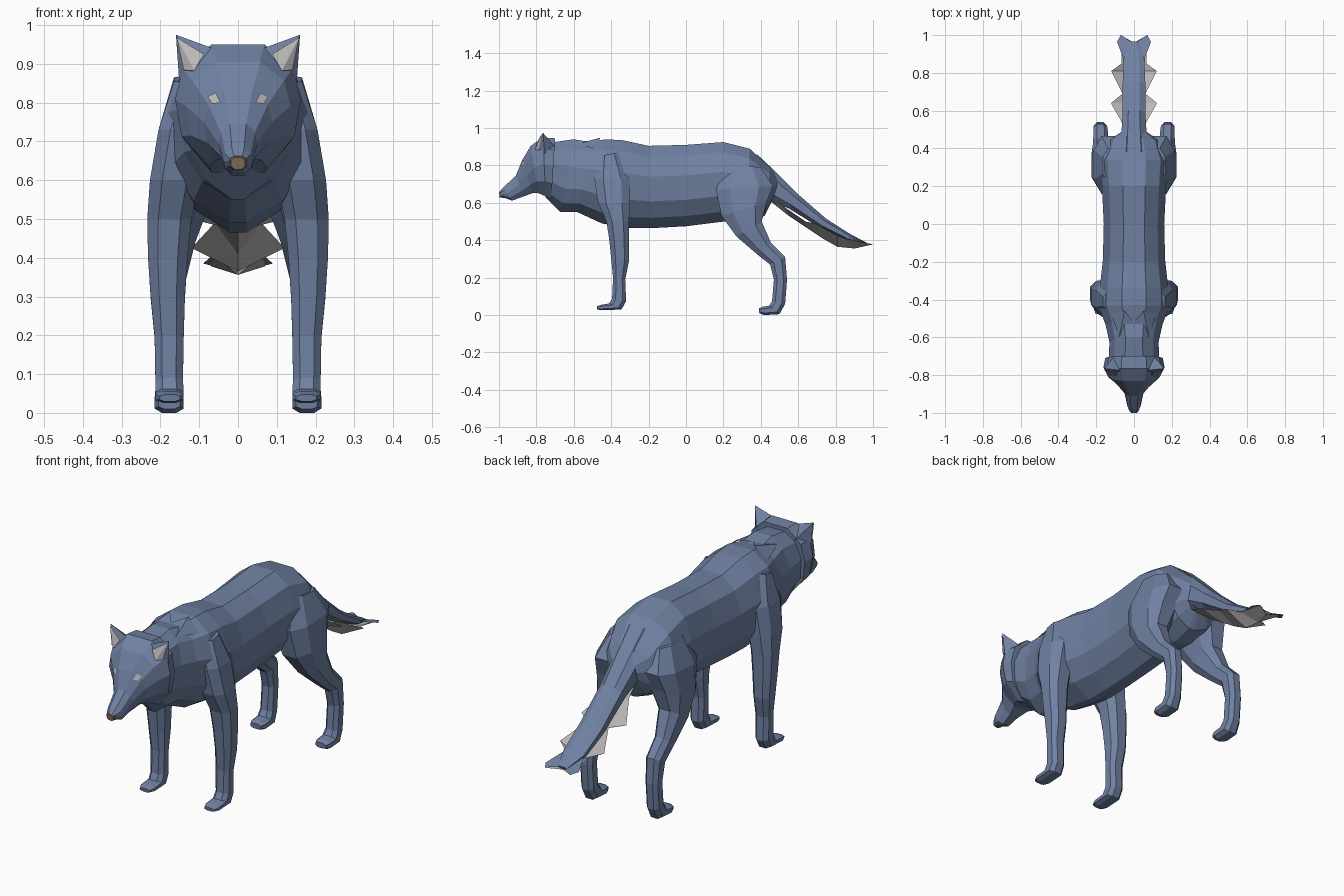
import bpy, bmesh
from mathutils import Vector
from mathutils.bvhtree import BVHTree


def material(name, rgb):
    m = bpy.data.materials.new(name)
    m.diffuse_color = (*rgb, 1)
    return m


FUR = material("slate_fur", (0.16, 0.22, 0.36))
PALE = material("pale_fur", (0.5, 0.49, 0.48))
BROWN = material("nose_brown", (0.22, 0.16, 0.11))


def make(name, verts, faces, mat, mirror=False, solid=True):
    me = bpy.data.meshes.new(name)
    me.from_pydata([tuple(v) for v in verts], [], faces)
    me.materials.append(mat)
    if solid:
        bm = bmesh.new()
        bm.from_mesh(me)
        bmesh.ops.recalc_face_normals(bm, faces=bm.faces)
        bm.to_mesh(me)
        bm.free()
    ob = bpy.data.objects.new(name, me)
    bpy.context.collection.objects.link(ob)
    if mirror:
        mod = ob.modifiers.new("mirror", 'MIRROR')
        mod.use_mirror_merge = False
    return ob


def loft(name, rings, half, mat=FUR, mirror=False):
    """Ring = y,z of one edge, y,z of the opposite edge, then x range (or half width)."""
    section = half + [(u, -v) for u, v in reversed(half)]
    n = len(section)
    verts, faces = [], []
    for ya, za, yb, zb, *x in rings:
        x0, x1 = x if len(x) == 2 else (-x[0], x[0])
        for u, v in section:
            t = (1 - u) / 2
            verts.append(((x0 + x1) / 2 + v * (x1 - x0) / 2,
                          ya + (yb - ya) * t, za + (zb - za) * t))
    for r in range(len(rings) - 1):
        for i in range(n):
            j = (i + 1) % n
            faces.append((r * n + i, r * n + j, (r + 1) * n + j, (r + 1) * n + i))
    faces += [tuple(range(n)), tuple(range(len(verts) - n, len(verts)))]
    return make(name, verts, faces, mat, mirror)


TRUNK = [(1, .35), (.74, .78), (.25, 1), (-.35, .93), (-.75, .62), (-1, .12)]
SKULL = [(1, .42), (.62, .88), (.1, 1), (-.5, .9), (-1, .45)]
LIMB = [(1, .5), (.5, 1), (-.5, 1), (-1, .5)]

# Neck and trunk
loft("body", [
    (-.74, .92, -.75, .63, .135), (-.60, .94, -.67, .55, .13),
    (-.51, .925, -.58, .55, .15), (-.43, .94, -.45, .49, .185),
    (-.34, .935, -.30, .465, .18), (-.20, .905, -.18, .465, .165),
    (0, .91, 0, .475, .16), (.20, .925, .20, .50, .17),
    (.34, .89, .32, .50, .18), (.45, .79, .42, .53, .14),
    (.50, .73, .46, .61, .07)], TRUNK)

# Head with tapering muzzle
head = loft("head", [
    (-.995, .662, -.985, .632, .024), (-.98, .68, -.93, .612, .037),
    (-.91, .745, -.875, .632, .05), (-.875, .83, -.82, .652, .088),
    (-.83, .905, -.79, .652, .135), (-.765, .95, -.75, .635, .162),
    (-.70, .945, -.72, .62, .152)], SKULL)

# Nose
loft("nose", [(-1.0, .658, -.996, .628, .018), (-.98, .672, -.972, .627, .026)], LIMB, BROWN)

# Eyes projected on the face
tree = BVHTree.FromPolygons([v.co for v in head.data.vertices],
                            [tuple(p.vertices) for p in head.data.polygons])
eye = []
for x, z in [(.045, .80), (.058, .826), (.078, .815), (.066, .797)]:
    hit = tree.ray_cast(Vector((x, -2, z)), Vector((0, 1, 0)))[0]
    eye.append(hit - Vector((0, .006, 0)))
make("eyes", eye, [(0, 3, 2, 1)], PALE, True, False)

# Ears: blue back shell and pale inner face
inner, outer, back = (.065, -.775, .94), (.152, -.755, .86), (.105, -.70, .90)
tip, low = (.16, -.765, .975), (.112, -.80, .87)
make("ears", [inner, outer, back, tip, low],
     [(0, 3, 2), (2, 3, 1), (0, 2, 1, 4), (0, 4, 3), (4, 1, 3)], FUR, True)
make("inner_ears", [(.088, -.796, .925), (.113, -.806, .882), (.14, -.785, .884), (.158, -.772, .968)],
     [(0, 1, 3), (1, 2, 3)], PALE, True, False)

# Front legs, shoulder to paw
loft("front_legs", [
    (-.46, .85, -.36, .87, .06, .165), (-.49, .73, -.30, .73, .08, .205),
    (-.47, .60, -.30, .60, .10, .227), (-.425, .50, -.305, .50, .12, .234),
    (-.41, .40, -.305, .40, .13, .232), (-.40, .30, -.305, .29, .137, .225),
    (-.39, .20, -.325, .19, .14, .215), (-.395, .09, -.32, .075, .142, .213),
    (-.41, .062, -.345, .03, .14, .213), (-.45, .056, -.45, .026, .14, .213),
    (-.477, .047, -.475, .03, .15, .203)], LIMB, mirror=True)

# Hind legs, thigh to paw
loft("hind_legs", [
    (.22, .81, .40, .79, .05, .165), (.16, .67, .465, .69, .05, .213),
    (.19, .53, .43, .60, .07, .226), (.27, .42, .405, .50, .11, .225),
    (.38, .325, .455, .385, .135, .216), (.45, .27, .53, .31, .14, .215),
    (.47, .19, .54, .19, .145, .212), (.46, .075, .53, .06, .145, .212),
    (.445, .05, .50, .005, .14, .215), (.41, .045, .42, 0, .14, .215),
    (.39, .036, .392, .01, .15, .205)], LIMB, mirror=True)

# Tail
loft("tail", [
    (.38, .86, .40, .66, .075), (.47, .775, .43, .62, .068),
    (.60, .645, .55, .57, .06), (.75, .515, .72, .465, .06),
    (.88, .432, .86, .40, .055), (.965, .388, .96, .376, .025)], LIMB)

# Jagged pale fur under the tail: keel points and zigzag edge points as y,z and x,y,z
keel = [(.45, .61), (.55, .53), (.64, .47), (.73, .41), (.81, .365), (.90, .356), (.96, .372)]
edge = [(.055, .47, .63), (.06, .53, .575), (.122, .64, .50), (.06, .69, .49),
        (.12, .81, .425), (.065, .85, .41), (.07, 1.0, .378)]
k = len(keel)
make("tail_underside", [(0, y, z) for y, z in keel] + edge,
     [(i, k + i, k + i + 1, i + 1) for i in range(k - 1)], PALE, True, False)

# Dark forked tail tip
make("tail_tip", [(0, .955, .385), (.05, .86, .42), (.09, .965, .385), (.07, 1.0, .38)],
     [(0, 1, 2, 3)], FUR, True, False)

# Raised tufts on the back of the neck
make("neck_tufts", [(0, -.62, .93), (.08, -.60, .91), (.05, -.46, .948), (0, -.52, .93), (.12, -.47, .89)],
     [(0, 1, 3), (1, 2, 3), (1, 4, 2)], FUR, True, False)
